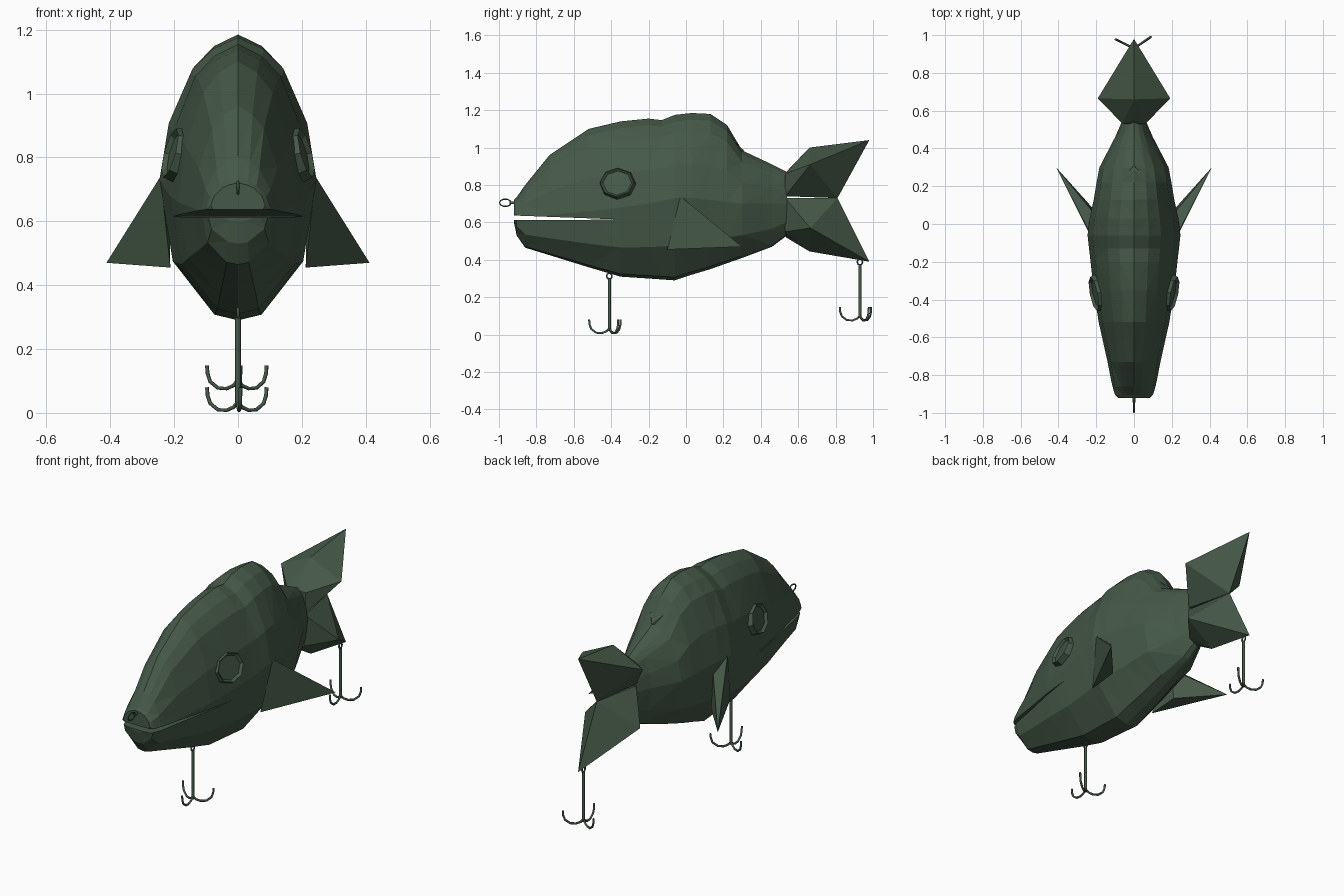
import bpy, bmesh
from math import sin, cos, radians
from mathutils import Vector, Matrix

if "Cube" in bpy.data.objects:
    bpy.data.objects.remove(bpy.data.objects["Cube"])

green = bpy.data.materials.new("dark_green")
green.diffuse_color = (0.06, 0.10, 0.065, 1)
green.use_nodes = True
green.node_tree.nodes["Principled BSDF"].inputs["Base Color"].default_value = green.diffuse_color


def add(name, bm):
    bmesh.ops.recalc_face_normals(bm, faces=bm.faces[:])
    me = bpy.data.meshes.new(name)
    bm.to_mesh(me)
    bm.free()
    ob = bpy.data.objects.new(name, me)
    bpy.context.collection.objects.link(ob)
    me.materials.append(green)
    return ob


def hull(name, pts):
    bm = bmesh.new()
    for p in pts:
        bm.verts.new(p)
    res = bmesh.ops.convex_hull(bm, input=bm.verts[:])
    loose = [v for v in bm.verts if not v.link_faces]
    bmesh.ops.delete(bm, geom=loose, context='VERTS')
    return add(name, bm)


def wire(name, pts, r, closed=False):
    cu = bpy.data.curves.new(name, 'CURVE')
    cu.dimensions = '3D'
    cu.bevel_depth = r
    cu.bevel_resolution = 1
    cu.use_fill_caps = True
    sp = cu.splines.new('POLY')
    sp.points.add(len(pts) - 1)
    for q, p in zip(sp.points, pts):
        q.co = (*p, 1)
    sp.use_cyclic_u = closed
    cu.materials.append(green)
    ob = bpy.data.objects.new(name, cu)
    bpy.context.collection.objects.link(ob)


def ring(name, y, z, ry, rz, r):
    wire(name, [(0, y + ry * cos(radians(a)), z + rz * sin(radians(a))) for a in range(0, 360, 36)], r, True)


# Body: loft of angular cross sections (y, top, bottom, widest height, half width)
stations = [
    (-.92, .72, .60, .65, .085), (-.905, .735, .53, .64, .10), (-.86, .80, .465, .63, .115),
    (-.73, .96, .425, .64, .14), (-.52, 1.10, .36, .66, .187), (-.35, 1.14, .31, .68, .213),
    (-.20, 1.155, .30, .70, .23), (-.13, 1.147, .295, .715, .238), (-.06, 1.175, .29, .73, .246),
    (.03, 1.185, .32, .73, .235), (.13, 1.18, .35, .72, .213), (.22, 1.12, .382, .71, .198),
    (.30, .985, .41, .70, .183), (.46, .91, .47, .70, .10), (.54, .87, .53, .70, .065)]
# (width fraction, height fraction above or below the widest line)
section = [(0, 1), (.32, .92), (.58, .78), (.88, .4), (1, 0), (.83, -.58), (.3, -.96), (0, -1)]
bm = bmesh.new()
rings = []
for y, zt, zb, zm, w in stations:
    half = [(fx * w, zm + (f * (zt - zm) if f > 0 else f * (zm - zb))) for fx, f in section]
    loop = half + [(-x, z) for x, z in half[-2:0:-1]]
    rings.append([bm.verts.new((x, y, z)) for x, z in loop])
n = len(rings[0])
for a, b in zip(rings, rings[1:]):
    for i in range(n):
        bm.faces.new((a[i], a[(i + 1) % n], b[(i + 1) % n], b[i]))
bm.faces.new(rings[0])
bm.faces.new(rings[-1])
bmesh.ops.triangulate(bm, faces=bm.faces[:])
body = add("body", bm)

# Mouth slit: thin wedge cut out of the body
cutter = hull("mouth_cutter", [(x, y, z) for x in (-.4, .4)
                               for y, z in ((-1, .640), (-1, .612), (-.34, .615))])
cutter.hide_render = True
mod = body.modifiers.new("mouth", 'BOOLEAN')
mod.operation = 'DIFFERENCE'
mod.solver = 'EXACT'
mod.object = cutter
bpy.context.view_layer.objects.active = body
bpy.ops.object.modifier_apply(modifier="mouth")
bpy.data.objects.remove(cutter)

# Dorsal spur behind the hump
hull("dorsal_spur", [(-.06, .24, 1.05), (.06, .24, 1.05), (0, .31, .985), (-.04, .27, .96), (.04, .27, .96)])

# Tail lobes
hull("tail_upper_lobe", [(-.06, .53, .86), (.06, .53, .86), (-.055, .53, .74), (.055, .53, .74),
                         (0, .55, .885), (0, .66, 1.0), (-.192, .665, .91), (.192, .665, .91),
                         (0, .98, 1.04), (0, .81, .73)])
hull("tail_lower_lobe", [(-.055, .53, .73), (.055, .53, .73), (-.05, .53, .55), (.05, .53, .55),
                         (0, .535, .52), (0, .66, .445), (-.175, .665, .57), (.175, .665, .57),
                         (0, .98, .39), (0, .81, .73)])

for s, side in ((1, "right"), (-1, "left")):
    # Side fin
    hull(side + "_fin", [(s * x, y, z) for x, y, z in
                         ((.412, .30, .47), (.243, -.03, .74), (.212, -.10, .455),
                          (.215, .08, .47), (.215, .06, .66))])
    # Eye: eight-sided rim with a sunken face
    bm = bmesh.new()
    bmesh.ops.create_cone(bm, cap_ends=True, segments=8, radius1=.105, radius2=.092, depth=.05)
    top = max(bm.faces, key=lambda f: f.calc_center_median().z)
    bmesh.ops.inset_region(bm, faces=[top], thickness=.014, depth=-.014)
    nrm = Vector((s, -.2 , .27))
    rot = nrm.to_track_quat('Z', 'Y').to_matrix().to_4x4()
    bm.transform(Matrix.Translation((s * .190, -.365, .808)) @ rot @ Matrix.Diagonal((1, .86, 1, 1)))
    for v in bm.verts:
        v.co.y = -.365 + (v.co.y + .365)
    add(side + "_eye", bm)


# Treble hooks
def hook(name, y, z, top):
    wire(name + "_shank", [(0, y, z + .02), (0, y, top - .025)], .009)
    ring(name + "_eyelet", y, top - .012, .014, .016, .005)
    for k in range(3):
        a = radians(-90 + 120 * k + 4)
        prof = ((0, .035), (.015, .018), (.04, .008), (.07, .010), (.097, .03), (.106, .055), (.108, .08))
        wire(f"{name}_prong_{k + 1}", [(r * cos(a), y + r * sin(a), z + h) for r, h in prof], .006)


hook("belly_hook", -.41, 0, .325)
hook("tail_hook", .93, .068, .40)

# Line ring on the nose
ring("nose_ring", -.966, .705, .031, .02, .004)
wire("nose_pin", [(0, -.945, .705), (0, -.90, .705)], .007)
